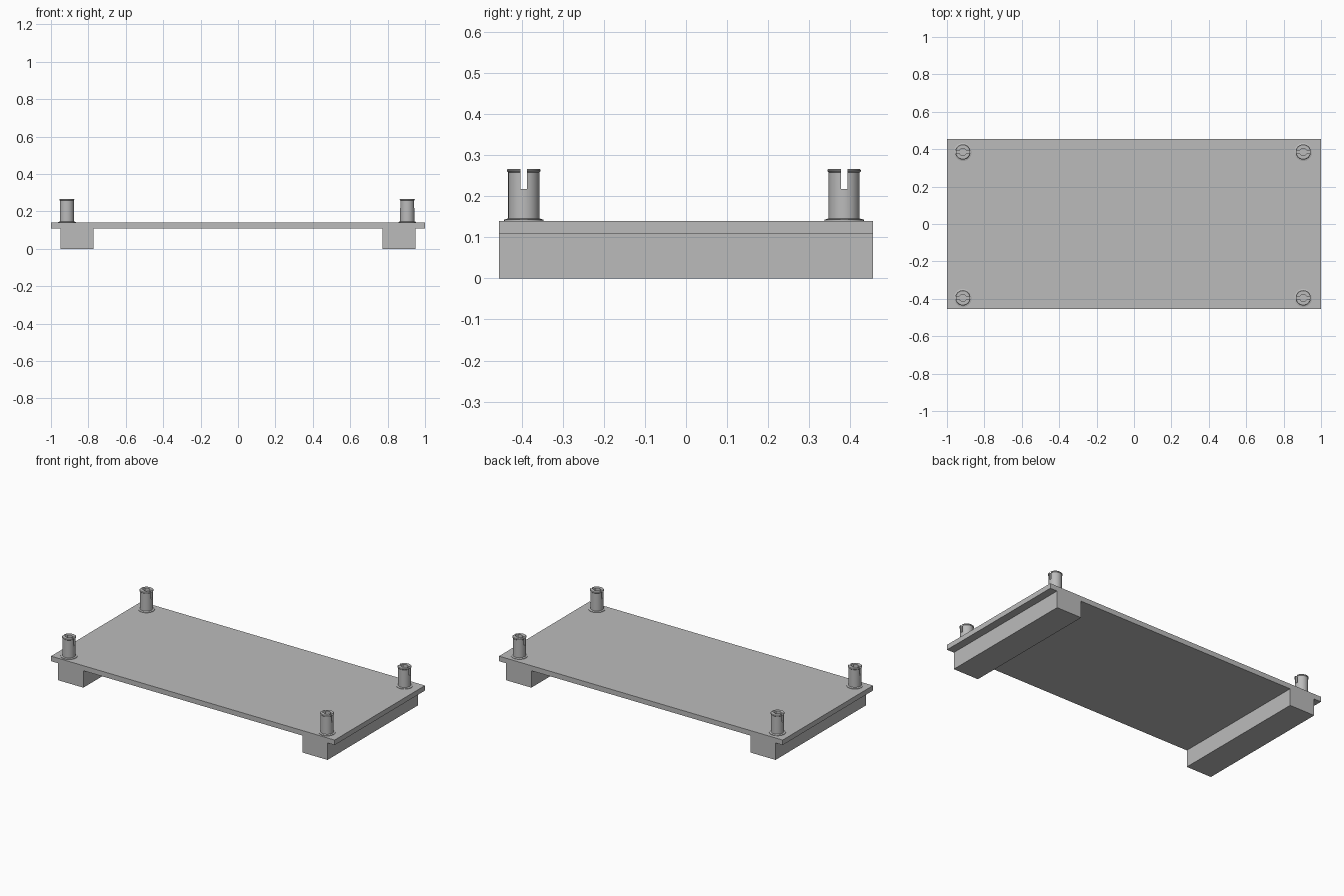
import bpy, bmesh, math
from mathutils import Matrix, Vector

cube = bpy.data.objects.get("Cube")
if cube:
    bpy.data.objects.remove(cube, do_unlink=True)

grey = bpy.data.materials.new("plain_grey")
grey.use_nodes = True
colour = (0.5, 0.5, 0.5, 1)
grey.diffuse_color = colour
grey.node_tree.nodes["Principled BSDF"].inputs["Base Color"].default_value = colour


def add_object(name, bm):
    mesh = bpy.data.meshes.new(name)
    bmesh.ops.recalc_face_normals(bm, faces=bm.faces)
    bm.to_mesh(mesh)
    bm.free()
    mesh.materials.append(grey)
    obj = bpy.data.objects.new(name, mesh)
    bpy.context.collection.objects.link(obj)
    return obj


def box(name, low, high):
    low, high = Vector(low), Vector(high)
    bm = bmesh.new()
    bmesh.ops.create_cube(bm, size=1, matrix=Matrix.Translation((low + high) / 2)
                          @ Matrix.Diagonal((*(high - low), 1)))
    return add_object(name, bm)


def lathe(name, profile, steps=32):
    bm = bmesh.new()
    verts = [bm.verts.new((r, 0, z)) for r, z in profile]
    edges = [bm.edges.new(pair) for pair in zip(verts, verts[1:])]
    bmesh.ops.spin(bm, geom=verts + edges, axis=(0, 0, 1), cent=(0, 0, 0),
                   angle=math.tau, steps=steps, use_duplicate=False)
    bmesh.ops.remove_doubles(bm, verts=bm.verts, dist=0.0001)
    return add_object(name, bm)


# Board and the two runners under it
box("board", (-1, -0.455, 0.108), (1, 0.455, 0.14))
for side, x in (("right", -0.95), ("left", 0.772)):
    box(side + "_runner", (x, -0.455, 0), (x + 0.178, 0.455, 0.108))

# Hollow peg with a base flange and a thin lip
peg = lathe("peg", [(0, 0.139), (0.048, 0.139), (0.048, 0.143), (0.038, 0.146),
                    (0.038, 0.258), (0.041, 0.261), (0.041, 0.264), (0.038, 0.267),
                    (0.019, 0.267), (0.019, 0.217), (0, 0.217)])

# Slot across the top of the peg
cutter = box("slot_cutter", (-0.1, -0.008, 0.2175), (0.1, 0.008, 0.3))
cutter.hide_render = True
cut = peg.modifiers.new("slot", "BOOLEAN")
cut.operation = "DIFFERENCE"
cut.solver = "EXACT"
cut.object = cutter
bpy.context.view_layer.objects.active = peg
peg.select_set(True)
bpy.ops.object.modifier_apply(modifier=cut.name)
bpy.data.objects.remove(cutter, do_unlink=True)
bpy.ops.object.shade_smooth_by_angle(angle=math.radians(30))

# One peg near each corner
for side, x in (("right", -0.915), ("left", 0.905)):
    for end, y in (("front", -0.395), ("back", 0.385)):
        corner = peg.copy()
        corner.name = f"{end}_{side}_peg"
        corner.location = (x, y, 0)
        bpy.context.collection.objects.link(corner)
bpy.data.objects.remove(peg, do_unlink=True)
